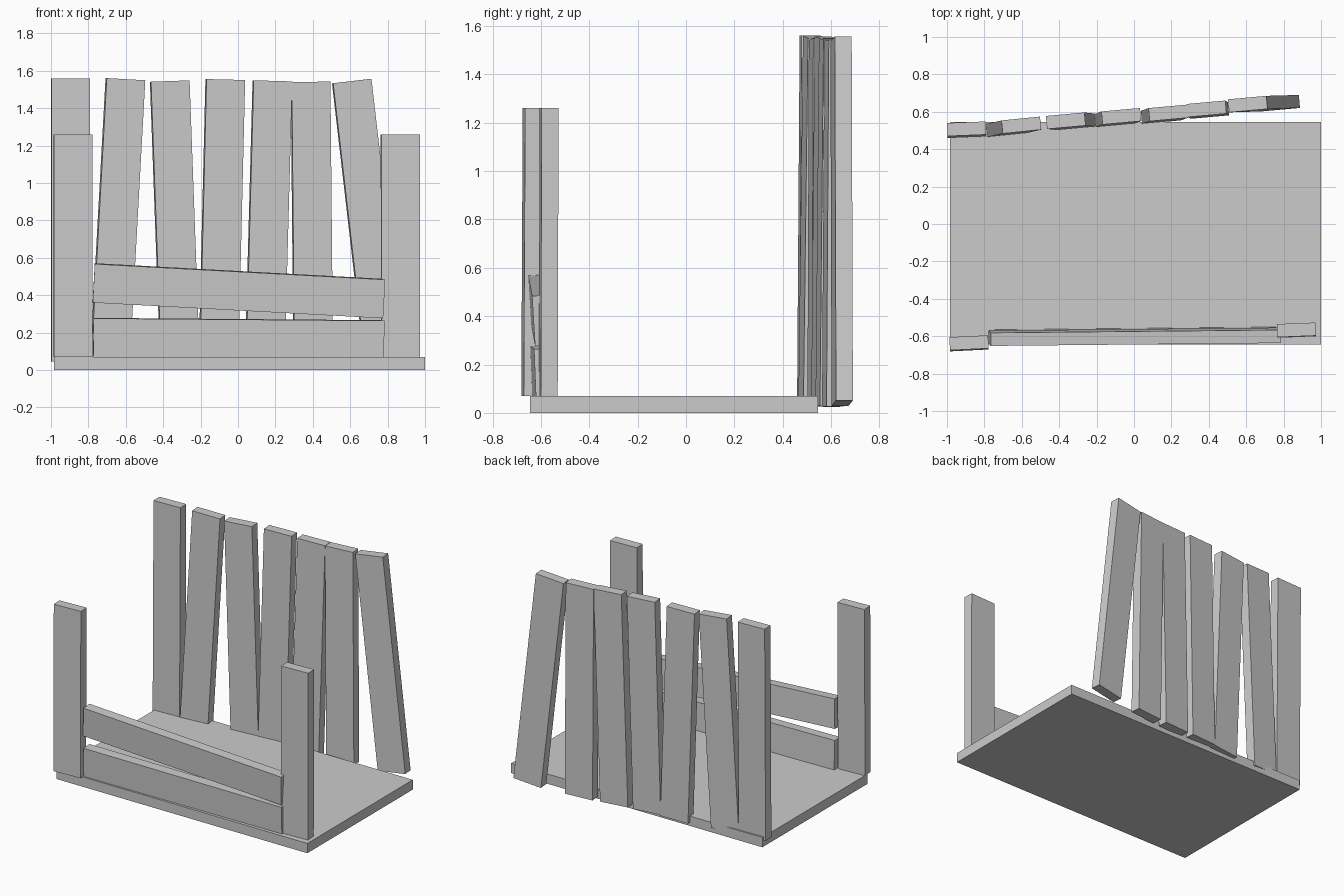
import bpy
from mathutils import Euler, Vector

WIDTH, THICK = 0.207, 0.07


def board(name, size, centre, rot=(0, 0, 0)):
    bpy.ops.mesh.primitive_cube_add(size=1, location=centre, rotation=rot)
    ob = bpy.context.object
    ob.name = name
    ob.scale = size
    return ob


def upright(name, length, top, rot):
    # Place a vertical board by the middle of its top end
    down = Euler(rot).to_matrix() @ Vector((0, 0, -length / 2))
    return board(name, (WIDTH, THICK, length), Vector(top) + down, rot)


# Floor slab
board("floor", (1.985, 1.19, 0.07), (0.0075, -0.05, 0.035))

# Crooked back fence: top x, top y, top z, sideways tilt, yaw
slats = [
    (-0.895, 0.509, 1.560, 0.000, 0.04),
    (-0.602, 0.529, 1.555, 0.056, 0.10),
    (-0.365, 0.552, 1.545, -0.036, 0.09),
    (-0.068, 0.576, 1.553, 0.025, 0.09),
    (0.184, 0.594, 1.546, 0.028, 0.09),
    (0.388, 0.616, 1.541, -0.009, 0.09),
    (0.608, 0.641, 1.545, -0.115, 0.09),
]
for i, (x, y, z, tilt, yaw) in enumerate(slats):
    upright(f"back_slat_{i + 1}", 1.515, (x, y, z), (-0.007, tilt, yaw))

# Front posts
upright("front_post_left", 1.19, (-0.882, -0.635, 1.26), (-0.005, 0, 0.05))
upright("front_post_right", 1.19, (0.868, -0.566, 1.26), (-0.003, 0, 0.04))

# Front rails
board("lower_rail", (1.555, THICK, WIDTH), (0.004, -0.597, 0.168), (0.04, 0.008, 0.01))
board("upper_rail", (1.555, THICK, WIDTH), (0.005, -0.603, 0.424), (0.06, 0.054, 0.01))
